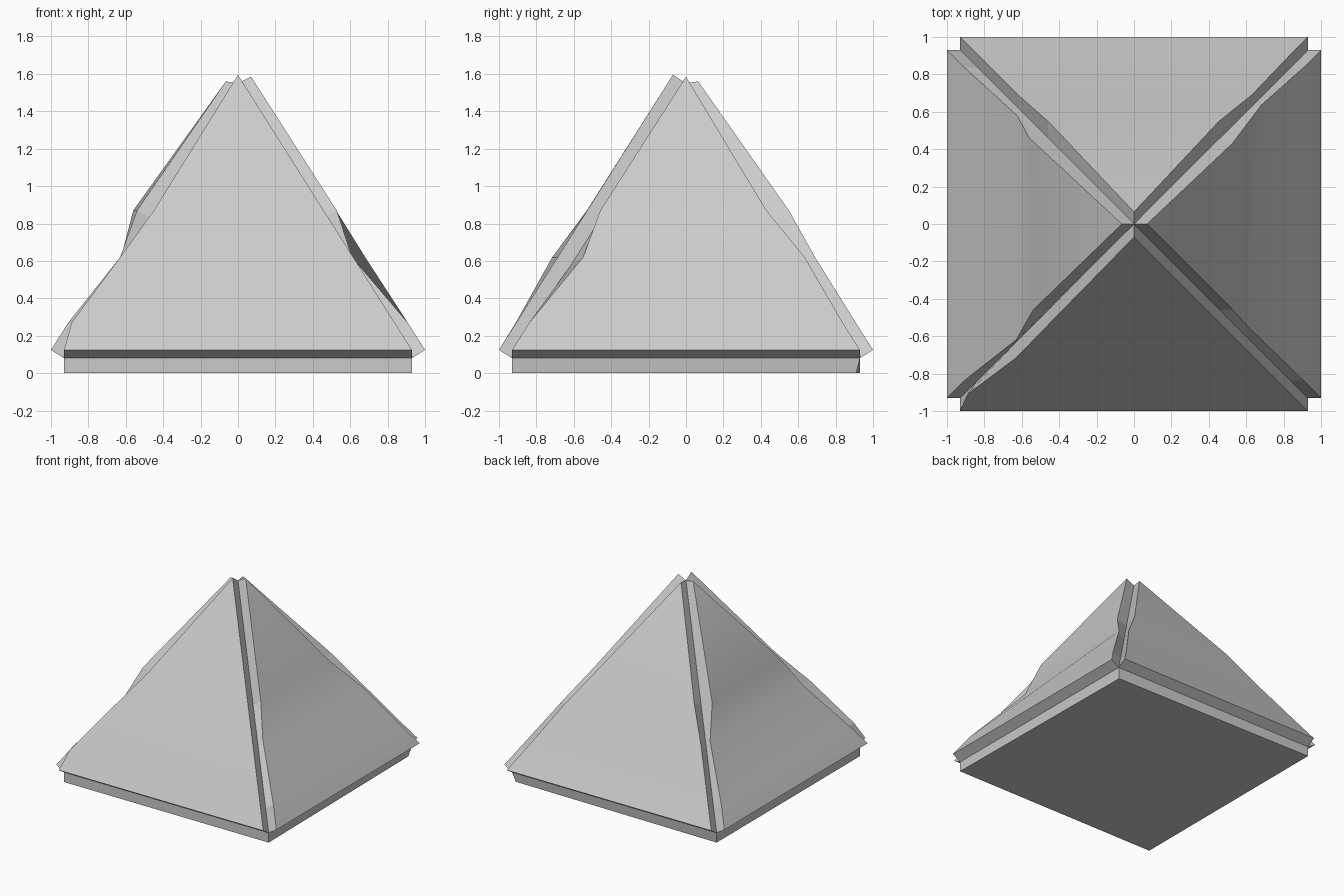
import bpy, bmesh, math
from mathutils import Matrix, Vector

cube = bpy.data.objects.get("Cube")
if cube:
    bpy.data.objects.remove(cube)

stone = bpy.data.materials.new("grey_stone")
stone.use_nodes = True
GREY = (0.6, 0.6, 0.6, 1)
stone.diffuse_color = GREY
stone.node_tree.nodes["Principled BSDF"].inputs["Base Color"].default_value = GREY

HALF, SLAB, TOP = 0.93, 0.08, 1.55   # core half width, slab height, core apex
OUT, UP = 0.07, 0.044                # panel offset along the slope normal
ROWS = (0.27, 0.62, 0.87)            # heights where panel edges are worn


def finish(bm, name):
    bmesh.ops.recalc_face_normals(bm, faces=bm.faces[:])
    mesh = bpy.data.meshes.new(name)
    bm.to_mesh(mesh)
    bm.free()
    mesh.materials.append(stone)
    obj = bpy.data.objects.new(name, mesh)
    bpy.context.collection.objects.link(obj)
    return obj


def core_width(z):
    return HALF * (TOP - z) / (TOP - SLAB)


# Slab and core pyramid, with one chipped bottom corner
bm = bmesh.new()
corners = [(-1, -1), (1, -1), (1, 1), (-1, 1)]
low = [bm.verts.new((x * HALF, y * HALF, 0)) for x, y in corners]
high = [bm.verts.new((x * HALF, y * HALF, SLAB)) for x, y in corners]
apex = bm.verts.new((0, 0, TOP))
low[2].co = (HALF - 0.02, HALF - 0.02, 0)
bm.faces.new(low[::-1])
for i in range(4):
    j = (i + 1) % 4
    bm.faces.new((low[i], low[j], high[j], high[i]))
    bm.faces.new((high[i], high[j], apex))
finish(bm, "base_and_core")


def panel(name, turn, tip, left={}, right={}):
    """Raised sloping slab; left and right give worn (across, outward) points by row."""
    bm = bmesh.new()
    outer, inner = [], []
    for z in (SLAB + UP,) + ROWS:
        w = core_width(z - UP)
        pts = [left.get(z, (w, w + OUT)), right.get(z, (w, w + OUT))]
        outer.append([bm.verts.new((s * u, -d, z)) for s, (u, d) in zip((-1, 1), pts)])
        inner.append([bm.verts.new((s * w, -w, z - UP)) for s in (-1, 1)])
    outer_tip = bm.verts.new((0, -tip[0], tip[1]))
    inner_tip = bm.verts.new((0, 0, TOP))
    outer.append([outer_tip, outer_tip])
    inner.append([inner_tip, inner_tip])
    # Underside
    bm.faces.new((outer[0][0], outer[0][1], inner[0][1], inner[0][0]))
    for a in range(len(ROWS) + 1):
        b = a + 1
        # Sloping face, softly shaded between rows
        ring = list(dict.fromkeys(outer[a] + outer[b][::-1]))
        bm.faces.new(ring).smooth = True
        # Groove walls
        for s in (0, 1):
            bm.faces.new((outer[a][s], outer[b][s], inner[b][s], inner[a][s]))
    bm.transform(Matrix.Rotation(math.radians(turn), 4, "Z"))
    obj = finish(bm, name)
    # Make sure the sloping faces point outward
    out = Matrix.Rotation(math.radians(turn), 3, "Z") @ Vector((0, -1, 0))
    if sum(p.normal.dot(out) for p in obj.data.polygons if p.use_smooth) < 0:
        obj.data.flip_normals()


FOOT, LOWER, UPPER = ROWS
panel("front_panel", 0, (0.07, 1.595),
      left={FOOT: (0.89, 0.91), LOWER: (0.63, 0.715), UPPER: (0.45, 0.53)})
panel("left_panel", 90, (0.07, 1.585),
      left={LOWER: (0.55, 0.61)},
      right={LOWER: (0.635, 0.68), UPPER: (0.43, 0.525)})
panel("back_panel", 180, (0.065, 1.56),
      left={LOWER: (0.63, 0.69), UPPER: (0.455, 0.55)},
      right={LOWER: (0.62, 0.69), UPPER: (0.46, 0.55)})
panel("right_panel", 270, (0.065, 1.56),
      left={LOWER: (0.58, 0.625), UPPER: (0.46, 0.56)},
      right={LOWER: (0.62, 0.63), UPPER: (0.46, 0.54)})
